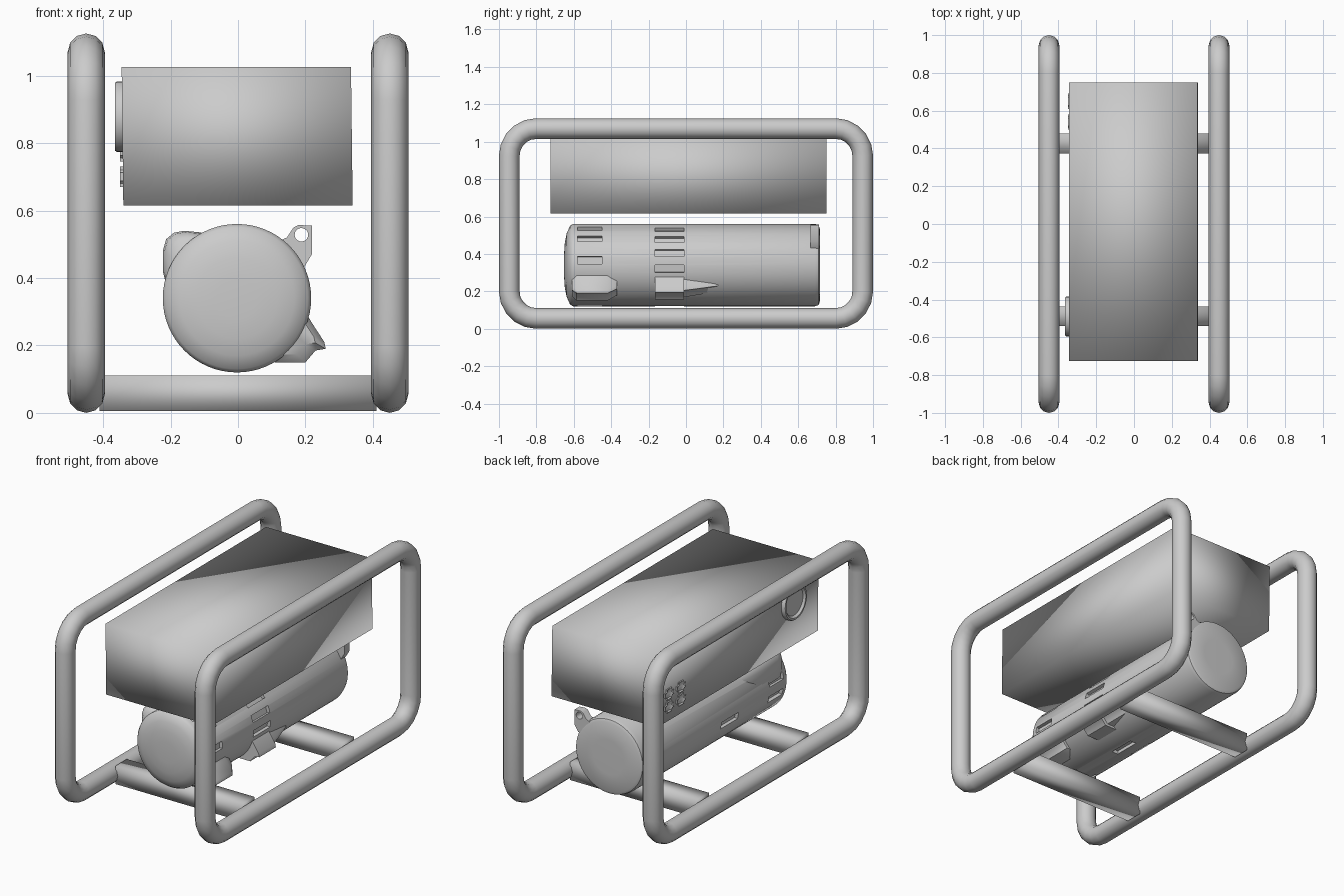
import bpy, bmesh, math
from mathutils import Matrix, Vector

if "Cube" in bpy.data.objects:
    bpy.data.objects.remove(bpy.data.objects["Cube"], do_unlink=True)

grey = bpy.data.materials.new("plain grey")
grey.use_nodes = True
grey.diffuse_color = (0.6, 0.6, 0.6, 1)
grey.node_tree.nodes["Principled BSDF"].inputs["Base Color"].default_value = grey.diffuse_color

AXIS = Vector((-0.003, 0, 0.34))   # tank centre line
RADIUS = 0.22


def activate(obj):
    bpy.ops.object.select_all(action='DESELECT')
    obj.select_set(True)
    bpy.context.view_layer.objects.active = obj


def finish(name, bm, angle=40):
    """Make an object; angle None smooths every edge."""
    bmesh.ops.recalc_face_normals(bm, faces=bm.faces)
    mesh = bpy.data.meshes.new(name)
    bm.to_mesh(mesh)
    bm.free()
    mesh.materials.append(grey)
    obj = bpy.data.objects.new(name, mesh)
    bpy.context.collection.objects.link(obj)
    smooth(obj, angle)
    return obj


def smooth(obj, angle):
    activate(obj)
    if angle is None:
        bpy.ops.object.shade_smooth()
    else:
        bpy.ops.object.shade_smooth_by_angle(angle=math.radians(angle))


def add_box(bm, centre, size, turn=Matrix()):
    mat = Matrix.Translation(centre) @ turn @ Matrix.Diagonal((*size, 1))
    return bmesh.ops.create_cube(bm, size=1, matrix=mat)["verts"]


def loft(bm, rings):
    """Skin closed rings of points and cap both ends."""
    loops = [[bm.verts.new(p) for p in ring] for ring in rings]
    n = len(loops[0])
    for a, b in zip(loops, loops[1:]):
        for i in range(n):
            j = (i + 1) % n
            bm.faces.new((a[i], a[j], b[j], b[i]))
    bm.faces.new(loops[0])
    bm.faces.new(loops[-1])


def lathe(bm, profile, centre, along, segments):
    """Stack circles (position, radius) along the x or y axis."""
    rings = []
    for pos, r in profile:
        ring = []
        for i in range(segments):
            a = math.tau * i / segments
            c, s = r * math.cos(a), r * math.sin(a)
            ring.append(centre + Vector((pos, c, s) if along == 'x' else (c, pos, s)))
        rings.append(ring)
    loft(bm, rings)


def cut(obj, bm, angle=40):
    cutter = finish("cutter", bm)
    cutter.hide_render = True
    mod = obj.modifiers.new("cut", 'BOOLEAN')
    mod.object = cutter
    mod.solver = 'EXACT'
    activate(obj)
    bpy.ops.object.modifier_apply(modifier=mod.name)
    bpy.data.objects.remove(cutter, do_unlink=True)
    smooth(obj, angle)


def fairing(name, outline, stations, angle=40):
    """Outline in x,z lofted along y, scaled about the tank axis."""
    bm = bmesh.new()
    loft(bm, [[(AXIS.x + (x - AXIS.x) * s, y, AXIS.z + (z - AXIS.z) * s)
               for x, z in outline] for y, s in stations])
    return finish(name, bm, angle)


# Tubular side loops
for name, x in (("left_frame_loop", 0.45), ("right_frame_loop", -0.45)):
    path = []
    for cy, cz, start in ((0.8, 0.925, 0), (-0.8, 0.925, 90),
                          (-0.8, 0.2, 180), (0.8, 0.2, 270)):
        for k in range(6):
            a = math.radians(start + 18 * k)
            path.append((x, cy + 0.145 * math.cos(a), cz + 0.145 * math.sin(a)))
    curve = bpy.data.curves.new(name, 'CURVE')
    curve.dimensions = '3D'
    curve.bevel_depth = 0.055
    curve.bevel_resolution = 4
    spline = curve.splines.new('POLY')
    spline.points.add(len(path) - 1)
    for point, co in zip(spline.points, path):
        point.co = (*co, 1)
    spline.use_cyclic_u = True
    curve.materials.append(grey)
    loop = bpy.data.objects.new(name, curve)
    bpy.context.collection.objects.link(loop)
    activate(loop)
    bpy.ops.object.convert(target='MESH')
    smooth(bpy.context.object, None)

# Square crossbars joining the loops
for name, y in (("front_crossbar", -0.488), ("rear_crossbar", 0.427)):
    bm = bmesh.new()
    add_box(bm, (0, y, 0.058), (0.82, 0.105, 0.105))
    finish(name, bm, None)

# Upper housing, leaning slightly to one side
bm = bmesh.new()
for v in add_box(bm, (0, 0.0125, 0.82), (0.68, 1.475, 0.41)):
    if v.co.z > 0.8:
        v.co.x -= 0.005
finish("upper_housing", bm, None)

# Round gauge with a raised rim
bm = bmesh.new()
lathe(bm, [(0.02, 0.105), (-0.016, 0.105), (-0.022, 0.1), (-0.022, 0.09),
           (-0.01, 0.08), (-0.008, 0.04)], Vector((-0.343, -0.49, 0.878)), 'x', 32)
finish("gauge", bm)

# Four outlets with recessed faces
for i, y in enumerate((0.54, 0.65)):
    for j, z in enumerate((0.70, 0.775)):
        bm = bmesh.new()
        add_box(bm, (-0.338, y, z), (0.024, 0.08, 0.06))
        edges = [e for e in bm.edges if abs(e.verts[0].co.x - e.verts[1].co.x) > 0.01]
        bmesh.ops.bevel(bm, geom=edges, offset=0.018, segments=3, affect='EDGES')
        face = min(bm.faces, key=lambda f: f.calc_center_median().x)
        bmesh.ops.inset_region(bm, faces=[face], thickness=0.01)
        bmesh.ops.translate(bm, verts=face.verts, vec=(0.007, 0, 0))
        finish(f"outlet_{i * 2 + j + 1}", bm)

# Cylindrical engine body
bm = bmesh.new()
lathe(bm, [(-0.652, 0.06), (-0.648, 0.12), (-0.638, 0.17), (-0.62, 0.21),
           (-0.605, RADIUS), (0.69, RADIUS), (0.708, 0.214), (0.715, 0.2),
           (0.717, 0.1)], AXIS, 'y', 64)
body = finish("engine_body", bm)

# Cooling slots around the body in two bands
bm = bmesh.new()
bands = ((-0.515, 0.13, (62, 40, 7, 145, 170, 195, 240, 275)),
         (-0.088, 0.155, (60, 39, 17, -5, 190, 235, 270)))
for y, length, angles in bands:
    for deg in angles:
        a = math.radians(deg)
        pos = AXIS + Vector((math.cos(a), 0, math.sin(a))) * RADIUS
        add_box(bm, (pos.x, y, pos.z), (0.04, length, 0.04), Matrix.Rotation(-a, 4, 'Y'))
cut(body, bm)

# Lower exhaust ducts
duct = [(0.195, 0.31), (0.217, 0.27), (0.256, 0.21), (0.26, 0.19), (0.23, 0.185),
        (0.2, 0.15), (0.11, 0.15), (0.06, 0.2), (0.1, 0.3)]
fairing("front_duct", duct, ((-0.61, 0.88), (-0.585, 1), (-0.42, 1), (-0.37, 0.85)))
fairing("middle_duct", duct, ((-0.165, 0.97), (-0.012, 0.97)))
fairing("duct_taper", duct, ((-0.012, 0.9), (0.06, 0.84), (0.17, 0.74)))

# Upper shoulder bulge
bulge = [(-0.21, 0.37), (-0.223, 0.42), (-0.223, 0.48), (-0.213, 0.515),
         (-0.19, 0.534), (-0.16, 0.54), (-0.11, 0.535), (-0.06, 0.5), (-0.15, 0.36)]
fairing("shoulder_bulge", bulge,
        ((-0.6, 0.88), (-0.57, 0.98), (-0.53, 1), (-0.4, 1), (-0.3, 0.9), (-0.22, 0.78)), 60)

# Lifting lug with a round eye
lug = fairing("lifting_lug",
              [(0.1, 0.5), (0.145, 0.52), (0.165, 0.55), (0.18, 0.557), (0.219, 0.555),
               (0.219, 0.47), (0.195, 0.43), (0.15, 0.44)], ((0.665, 1), (0.712, 1)))
bm = bmesh.new()
lathe(bm, [(0.6, 0.02), (0.8, 0.02)], Vector((0.188, 0, 0.528)), 'y', 20)
cut(lug, bm)
